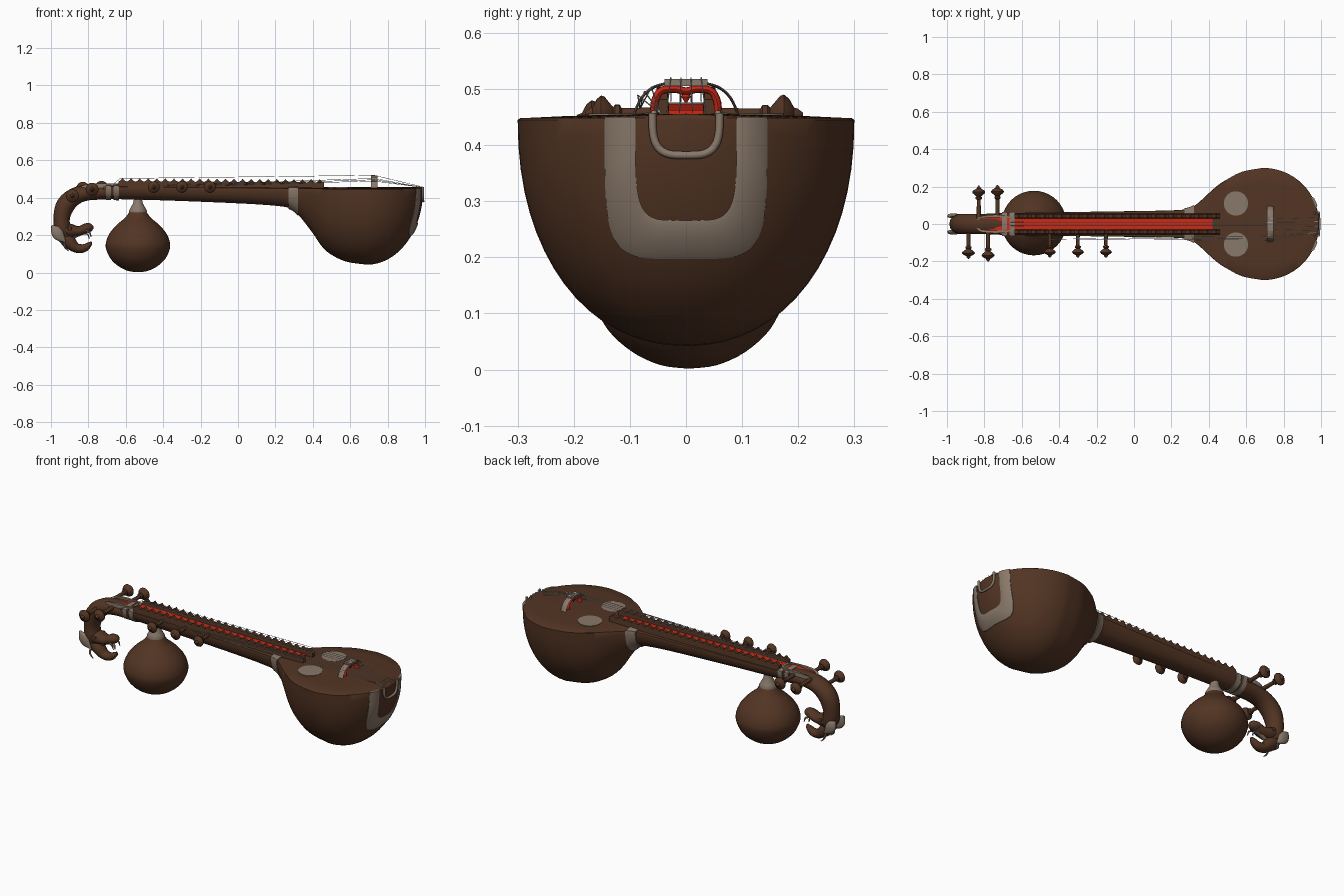
import bpy, bmesh, math
from mathutils import Vector

if "Cube" in bpy.data.objects:
    bpy.data.objects.remove(bpy.data.objects["Cube"])


def material(name, rgb):
    m = bpy.data.materials.new(name)
    m.diffuse_color = (*rgb, 1)
    m.use_nodes = True
    m.node_tree.nodes["Principled BSDF"].inputs["Base Color"].default_value = m.diffuse_color
    return m


WOOD = material("brown wood", (0.085, 0.035, 0.017))
TRIM = material("grey trim", (0.25, 0.19, 0.145))
RED = material("red lacquer", (0.6, 0.022, 0.008))
STEEL = material("string steel", (0.45, 0.45, 0.45))


def loft(name, rings, mat, caps=True, closed=False, angle=40):
    """Skin a list of equal-length closed rings."""
    bm = bmesh.new()
    vs = [[bm.verts.new(p) for p in r] for r in rings]
    n, m = len(vs[0]), len(vs)
    for i in range(m if closed else m - 1):
        a, b = vs[i], vs[(i + 1) % m]
        for j in range(n):
            k = (j + 1) % n
            bm.faces.new((a[j], a[k], b[k], b[j]))
    if caps and not closed:
        bm.faces.new(vs[0])
        bm.faces.new(vs[-1])
    bmesh.ops.recalc_face_normals(bm, faces=bm.faces)
    me = bpy.data.meshes.new(name)
    bm.to_mesh(me)
    bm.free()
    ob = bpy.data.objects.new(name, me)
    bpy.context.collection.objects.link(ob)
    me.materials.append(mat)
    bpy.ops.object.select_all(action='DESELECT')
    ob.select_set(True)
    bpy.context.view_layer.objects.active = ob
    bpy.ops.object.shade_smooth_by_angle(angle=math.radians(angle))
    return ob


def catmull(pts, steps):
    out = []
    for i in range(len(pts) - 1):
        p0, p1, p2, p3 = pts[max(i - 1, 0)], pts[i], pts[i + 1], pts[min(i + 2, len(pts) - 1)]
        for s in range(steps):
            t = s / steps
            out.append([0.5 * (2 * b + (c - a) * t + (2 * a - 5 * b + 4 * c - d) * t * t
                               + (3 * b - a - 3 * c + d) * t ** 3) for a, b, c, d in zip(p0, p1, p2, p3)])
    return out + [list(pts[-1])]


def tube(name, pts, mat, side=(0, 1, 0), steps=5, n=14):
    """Elliptical tube; points are (x, y, z, in-plane radius, side radius)."""
    pts = catmull(pts, steps) if steps > 1 else pts
    c = [Vector(p[:3]) for p in pts]
    rings = []
    for i, p in enumerate(pts):
        t = (c[min(i + 1, len(c) - 1)] - c[max(i - 1, 0)]).normalized()
        u = Vector(side)
        u = (u - t * u.dot(t)).normalized()
        v = t.cross(u)
        rings.append([c[i] + v * (p[3] * math.cos(a)) + u * (p[4] * math.sin(a))
                      for a in (2 * math.pi * k / n for k in range(n))])
    return loft(name, rings, mat)


def lathe(name, profile, origin, axis, mat, n=32):
    """Revolve (radius, distance) about an axis."""
    ax = Vector(axis)
    u = Vector((1, 0, 0))
    v = ax.cross(u)
    return loft(name, [[Vector(origin) + ax * h + u * (r * math.cos(a)) + v * (r * math.sin(a))
                        for a in (2 * math.pi * k / n for k in range(n))] for r, h in profile], mat)


# Body: one loft from neck to bowl; stations are (x, half width, bottom z, rim z)
P, CX, R, DEEP, RIM = 2.15, 0.69, 0.3, 0.403, 0.445
table = [(-.72, .058, .394, .456), (-.4, .063, .386, .453), (0, .069, .37, .449), (.2, .073, .357, .447),
         (.28, .08, .342, RIM), (.33, .102, .3, RIM), (.4, .165, .21, RIM), (.45, .208, .138, RIM),
         (.5, .24, .095, RIM), (.58, .28, .058, RIM), (CX, R, RIM - DEEP, RIM)]
stations = catmull(table, 5)
for i in range(1, 17):
    a = math.pi / 2 * i / 16.15
    stations.append([CX + R * math.sin(a), R * math.cos(a), RIM - DEEP * math.cos(a), RIM])


def section(s, grow=0.0):
    x, w, zb, zt = s
    w, d = w + grow, zt - zb + grow
    ring = []
    for k in range(33):
        a = math.pi * k / 32
        ca, sa = math.cos(a), max(math.sin(a), 0)
        ring.append((x, math.copysign(w * abs(ca) ** (2 / P), ca), zt - d * sa ** (2 / P)))
    for k in range(0, 9):   # gently domed top
        f = -1 + 2 * k / 8
        ring.append((x, f * w * .985, zt + grow + .003 + .008 * (1 - f * f) * min(1, w / .06)))
    return ring


def station_at(x):
    for a, b in zip(stations, stations[1:]):
        if a[0] <= x <= b[0]:
            t = (x - a[0]) / (b[0] - a[0])
            return [p + (q - p) * t for p, q in zip(a, b)]


loft("bowl_and_neck", [section(s) for s in stations], WOOD)

# Trim bands round the neck
for i, (x0, x1) in enumerate([(.27, .322), (-.705, -.678), (-.665, -.635)]):
    loft(f"neck_band_{i}", [section(station_at(x0 + (x1 - x0) * k / 4), .006) for k in range(5)], TRIM)


# Trim strap and wire loop lying on the end of the bowl
def end_point(y, z, off):
    s = (abs(y / R) ** P + abs(max(RIM - z, 0) / DEEP) ** P) ** (1 / P)
    return Vector((CX + (R + off) * math.sqrt(max(0, 1 - s * s)), y, z))


def u_path(w, top, bottom, n=40, p=5):
    out = []
    for k in range(n + 1):
        a = math.pi * k / n
        c, s = math.cos(a), max(0, math.sin(a))
        out.append((math.copysign(w * abs(c) ** (2 / p), c), top - (top - bottom) * s ** (2 / p)))
    return out


outer, inner = u_path(.145, .45, .197), u_path(.09, .45, .266)
rings = []
for (y0, z0), (y1, z1) in zip(outer, inner):
    row = [(y0 + (y1 - y0) * f, z0 + (z1 - z0) * f) for f in (0, .15, .5, .85, 1)]
    top = [end_point(y, z, o) for (y, z), o in zip(row, (.003, .007, .008, .007, .003))]
    rings.append(top + [end_point(y, z, -.006) for y, z in reversed(row)])
loft("bowl_strap", rings, TRIM)
tube("tail_loop", [(*end_point(y, z, .004), .007, .007) for y, z in u_path(.06, .457, .382, 24, 3.5)],
     TRIM, side=(1, 0, 0), steps=1, n=10)
lathe("tail_knob", [(.004, 0), (.01, .006), (.01, .012), (.003, .02)], (.978, 0, .372), (0, 0, 1), TRIM, 12)
for s in (1, -1):
    lathe("tail_loop_end", [(.008, 0), (.011, .012), (.004, .032)], (.966, s * .057, .43), (0, 0, 1), TRIM, 12)

# Sound discs on the top plate
for s in (1, -1):
    lathe("sound_disc", [(.065, 0), (.065, .007)], (.545, s * .11, .449), (0, 0, 1), TRIM)

# Fret rails with peaked teeth, and the red channel between
teeth, x0, x1 = 24, -.64, .46
for s in (1, -1):
    rings = []
    for k in range(teeth * 6 + 1):
        x = x0 + (x1 - x0) * k / (teeth * 6)
        z = .505 - .018 * abs(math.cos(math.pi * k / 6)) - .006 * k / (teeth * 6)
        rings.append([(x, s * .029, .445), (x, s * .057, .445), (x, s * .052, z), (x, s * .033, z)])
    loft("fret_rail", rings, WOOD, angle=25)
loft("red_channel", [[(x, -.03, .45), (x, .03, .45), (x, .03, z), (x, -.03, z)]
                     for x, z in ((-.645, .473), (.42, .463))], RED)

# Peg box: red plate in a rounded trim frame
frame = []
for k in range(40):
    a = 2 * math.pi * k / 40
    c, s = math.cos(a), math.sin(a)
    x = -.74 + .095 * math.copysign(abs(c) ** .5, c)
    frame.append((x, .042 * math.copysign(abs(s) ** .5, s), .468 - 1.2 * max(0, -.77 - x) ** 1.6))
loft("peg_box_plate", [[(x, y, z - .02) for x, y, z in frame], [(x, y, z + .003) for x, y, z in frame]], RED)
rings = []
for x, y, z in frame:
    o = Vector((x + .74, y, 0)).normalized() * .008
    rings.append([(x + o.x * i, y + o.y * i, z + j) for i, j in ((1, -.015), (1, .008), (-1, .008), (-1, -.015))])
loft("peg_box_frame", rings, TRIM, closed=True)

# Tuning pegs
peg = [(.012, .03), (.010, .118), (.017, .122), (.017, .13), (.012, .134), (.033, .15), (.035, .156),
       (.028, .164), (.012, .172), (.01, .178), (.003, .186)]
for x, z, s, k in [(-.83, .45, 1, 1.1), (-.73, .455, 1, 1.12), (-.885, .41, -1, 1), (-.78, .445, -1, 1.08),
                   (-.45, .457, -1, .97), (-.3, .457, -1, .97), (-.15, .457, -1, .97)]:
    lathe("tuning_peg", [(r * (1 if k > .98 else .9), h * k) for r, h in peg], (x, 0, z), (0, s, 0), WOOD, 16)

# Hanging gourd resonator and its collar
g = [(.004, .002), (.05, .008), (.1, .031), (.145, .072), (.17, .125), (.17, .165), (.15, .212),
     (.11, .258), (.07, .292), (.045, .325)]
lathe("gourd", catmull(g, 4), (-.535, .005, 0), (0, 0, 1), WOOD, 40)
lathe("gourd_collar", [(.046, .315), (.048, .33), (.04, .345), (.026, .37), (.02, .40)],
      (-.535, .005, 0), (0, 0, 1), TRIM)

# Curved neck end and carved beast head
tube("scroll_neck", [(-.69, 0, .43, .04, .058), (-.8, 0, .428, .042, .056), (-.87, 0, .408, .046, .055),
                     (-.922, 0, .36, .05, .054), (-.943, 0, .29, .044, .05), (-.935, 0, .225, .042, .048),
                     (-.91, 0, .19, .025, .03)], WOOD)
tube("upper_jaw", [(-.95, 0, .235, .03, .04), (-.9, 0, .225, .036, .045), (-.85, 0, .222, .026, .038),
                   (-.81, 0, .238, .026, .034), (-.785, 0, .24, .02, .024), (-.773, 0, .24, .006, .008)], WOOD)
tube("lower_jaw", [(-.945, 0, .2, .03, .035), (-.905, 0, .165, .036, .038), (-.865, 0, .132, .026, .032),
                   (-.825, 0, .13, .022, .026), (-.795, 0, .15, .014, .018), (-.785, 0, .165, .004, .006)], WOOD)
tube("tongue", [(-.88, 0, .185, .006, .015), (-.835, 0, .205, .005, .013), (-.805, 0, .205, .004, .01),
                (-.795, 0, .18, .002, .004)], TRIM)
for s in (1, -1):
    tube("ear_leaf", [(-.995, s * .04, .25, .005, .005), (-.975, s * .044, .225, .028, .012),
                      (-.955, s * .044, .195, .028, .012), (-.925, s * .04, .165, .005, .005)], TRIM, n=10)
    tube("tusk", [(-.82, s * .025, .225, .006, .006), (-.795, s * .03, .215, .005, .005),
                  (-.785, s * .03, .19, .002, .002)], TRIM, n=8)
    tube("whisker", [(-.93, s * .035, .16, .006, .006), (-.925, s * .045, .135, .005, .005),
                     (-.905, s * .045, .115, .002, .002)], TRIM, n=8)
    lathe("eye", [(.012, 0), (.01, .006), (.003, .009)], (-.9, s * .04, .235), (0, s, 0), WOOD, 12)

# Bridge: red arch, trim top plate, side arcs
BX = .728
tube("bridge_arch", [(BX, y, z, .007, .015) for y, z in
                     ((-.056, .45), (-.056, .475), (-.045, .496), (-.02, .5), (0, .496), (.02, .5), (.045, .496),
                      (.056, .475), (.056, .45))], RED, side=(1, 0, 0), n=12)
lathe("bridge_drop", [(.002, 0), (.008, .01), (.005, .02)], (BX, 0, .476), (0, 0, 1), RED, 12)
loft("bridge_plate", [[(BX - .018, y, .505), (BX + .018, y, .505), (BX + .018, y, .518), (BX - .018, y, .518)]
                      for y in (-.038, .038)], TRIM)
for s in (1, -1):
    tube("bridge_side_arc", [(BX, s * y, z, .0025, .017) for y, z in
                             ((.036, .51), (.06, .502), (.08, .483), (.094, .452))], TRIM, side=(1, 0, 0), n=8)

# Strings: four playing strings and three drones
for i in range(4):
    y = -.027 + .018 * i
    tube("main_string", [(x, yy, z, .0012, .0012) for x, yy, z in
                         ((-.66, y, .478), (-.63, y, .503), (BX, y, .52), (.985, y * 1.3, .458))], STEEL, steps=1, n=6)
for i, x in enumerate((-.45, -.3, -.15)):
    y = -.062 - .012 * i
    tube("drone_string", [(x, -.082, .465, .0012, .0012), (BX, y, .503 - .007 * i, .0012, .0012),
                          (.98, -.045, .456, .0012, .0012)], STEEL, steps=1, n=6)
